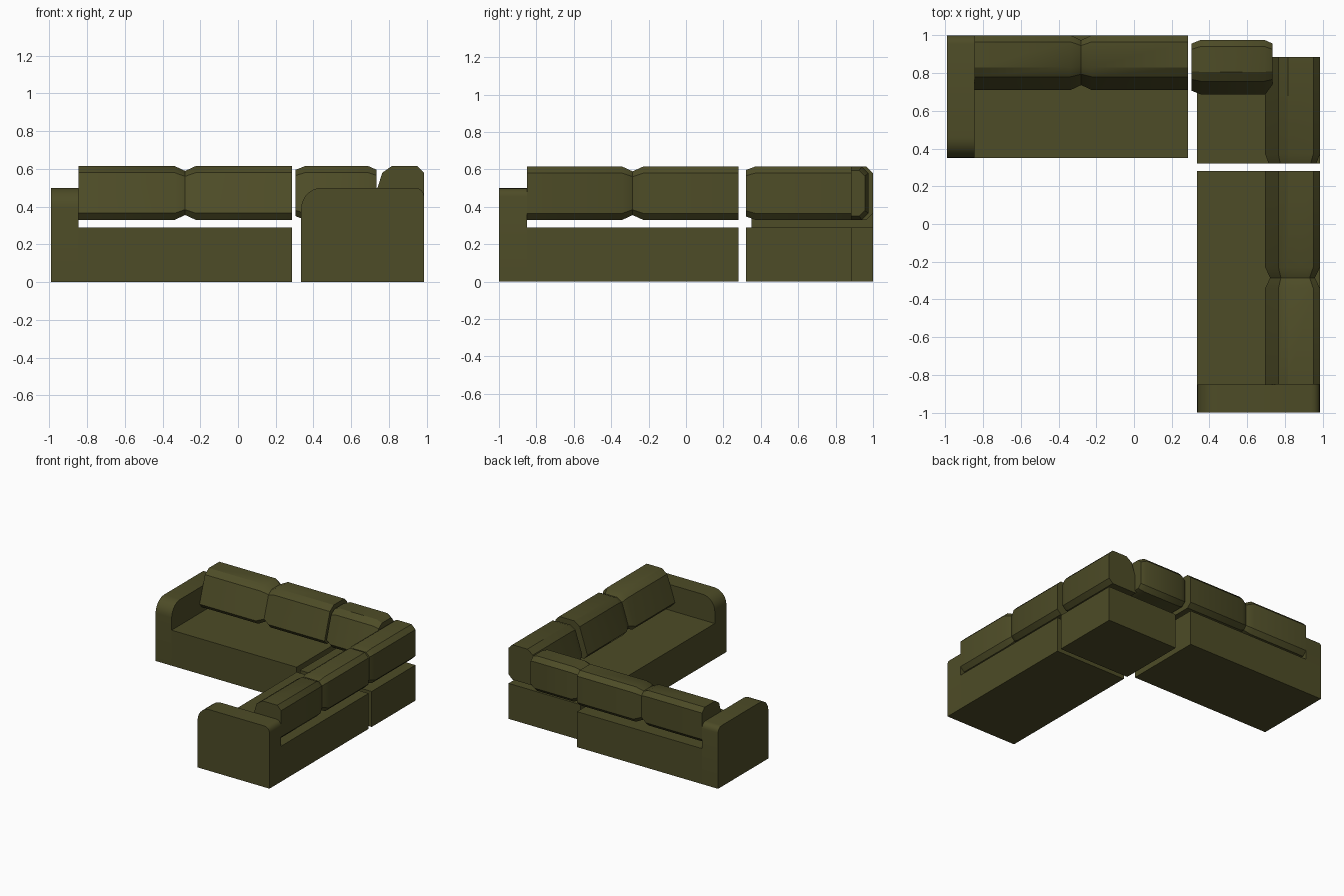
import bpy, bmesh, math

if "Cube" in bpy.data.objects:
    bpy.data.objects.remove(bpy.data.objects["Cube"])

olive = bpy.data.materials.new("olive fabric")
olive.diffuse_color = (0.075, 0.072, 0.02, 1)
olive.use_nodes = True
olive.node_tree.nodes["Principled BSDF"].inputs["Base Color"].default_value = olive.diffuse_color


def loft(name, profile, stations, axis, back):
    """Sweep a (depth from back, z) profile along x or y; stations are (position, scale)."""
    cu = (min(p[0] for p in profile) + max(p[0] for p in profile)) / 2
    cz = (min(p[1] for p in profile) + max(p[1] for p in profile)) / 2
    bm = bmesh.new()
    rings = []
    for t, s in stations:
        ring = []
        for u, z in profile:
            d = back + cu + (u - cu) * s
            h = cz + (z - cz) * s
            ring.append(bm.verts.new((t, d, h) if axis == "x" else (d, t, h)))
        rings.append(ring)
    n = len(profile)
    for a, b in zip(rings, rings[1:]):
        for i in range(n):
            j = (i + 1) % n
            bm.faces.new((a[i], a[j], b[j], b[i]))
    bm.faces.new(rings[0])
    bm.faces.new(rings[-1])
    bmesh.ops.recalc_face_normals(bm, faces=bm.faces)
    mesh = bpy.data.meshes.new(name)
    bm.to_mesh(mesh)
    bm.free()
    mesh.materials.append(olive)
    ob = bpy.data.objects.new(name, mesh)
    bpy.context.collection.objects.link(ob)
    bpy.ops.object.select_all(action="DESELECT")
    ob.select_set(True)
    bpy.context.view_layer.objects.active = ob
    bpy.ops.object.shade_smooth_by_angle(angle=math.radians(32))
    return ob


def arc(cx, cz, r, a0, a1, n):
    return [(cx + r * math.cos(math.radians(a0 + (a1 - a0) * i / n)),
             cz + r * math.sin(math.radians(a0 + (a1 - a0) * i / n))) for i in range(n + 1)]


def seat_profile(depth):
    return [(-depth, 0), (-depth, 0.29), (0, 0.29), (0, 0)]


# Chamfered, leaning back cushion
CUSHION = [(-0.29, 0.365), (-0.22, 0.58), (-0.17, 0.615), (-0.035, 0.615),
           (0, 0.58), (0, 0.365), (-0.035, 0.33), (-0.26, 0.33)]
# Arm with a large front round and a small back round
ARM = ([(-0.65, 0)] + arc(-0.54, 0.39, 0.11, 180, 90, 7)
       + arc(-0.045, 0.455, 0.045, 90, 0, 4) + [(0, 0)])


def pinched(a, b):
    """Stations of a long cushion pinched in the middle."""
    m = (a + b) / 2
    return [(a, 1), (m - 0.056, 1), (m, 0.82), (m + 0.056, 1), (b, 1)]


# Two straight sofa sections: axis, back plane, arm end, arm inner side, open end
for label, axis, back, end, inner, tip in (
        ("left", "x", 1.0, -0.99, -0.845, 0.285),
        ("right", "y", 0.985, -1.0, -0.85, 0.28)):
    loft(label + "_arm", ARM, [(end, 1), (inner, 1)], axis, back)
    loft(label + "_seat", seat_profile(0.65), [(inner, 1), (tip, 1)], axis, back)
    loft(label + "_back_cushion", CUSHION, pinched(inner, tip), axis, back)

# Corner section with two back cushions
loft("corner_seat", seat_profile(0.65), [(0.32, 1), (0.885, 1)], "y", 0.985)
loft("corner_side_cushion", CUSHION, [(0.32, 0.87), (0.37, 1), (0.885, 1)], "y", 0.985)
loft("corner_rear_cushion", CUSHION,
     [(0.305, 0.86), (0.355, 1), (0.69, 1), (0.735, 0.86)], "x", 0.976)
